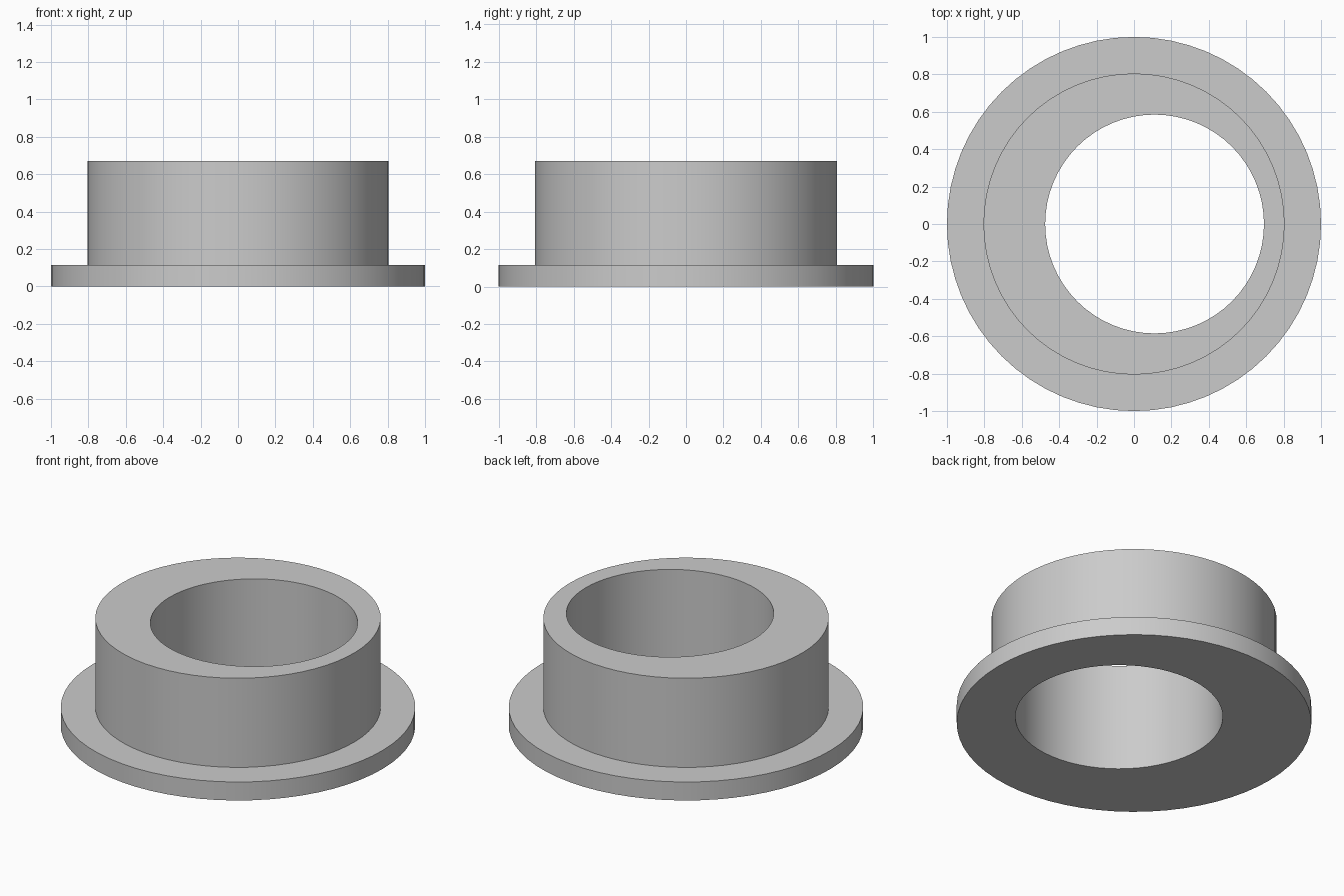
import bpy
import bmesh
from math import cos, sin, tau, radians

cube = bpy.data.objects.get("Cube")
if cube:
    bpy.data.objects.remove(cube, do_unlink=True)

SEGMENTS = 64
HEIGHT = 0.67
FLANGE_HEIGHT = 0.115
BORE_RADIUS, BORE_OFFSET = 0.585, 0.11

# Plain grey material
grey = bpy.data.materials.new("plain grey")
grey.use_nodes = True
colour = (0.6, 0.6, 0.6, 1)
grey.diffuse_color = colour
grey.node_tree.nodes["Principled BSDF"].inputs["Base Color"].default_value = colour

bm = bmesh.new()


def ring(radius, z, offset=0):
    return [bm.verts.new((offset + radius * cos(tau * i / SEGMENTS),
                          radius * sin(tau * i / SEGMENTS), z))
            for i in range(SEGMENTS)]


# Closed section: flange, collar, then the off-centre bore
rings = [
    ring(1, 0),
    ring(1, FLANGE_HEIGHT),
    ring(0.805, FLANGE_HEIGHT),
    ring(0.805, HEIGHT),
    ring(BORE_RADIUS, HEIGHT, BORE_OFFSET),
    ring(BORE_RADIUS, 0, BORE_OFFSET),
]
for lower, upper in zip(rings, rings[1:] + rings[:1]):
    for i in range(SEGMENTS):
        j = (i + 1) % SEGMENTS
        bm.faces.new((lower[i], lower[j], upper[j], upper[i]))
bmesh.ops.recalc_face_normals(bm, faces=bm.faces)

mesh = bpy.data.meshes.new("eccentric_flanged_bushing")
bm.to_mesh(mesh)
bm.free()
mesh.materials.append(grey)
bushing = bpy.data.objects.new("eccentric_flanged_bushing", mesh)
bpy.context.collection.objects.link(bushing)

# Smooth walls with crisp rims
bpy.ops.object.select_all(action="DESELECT")
bushing.select_set(True)
bpy.context.view_layer.objects.active = bushing
bpy.ops.object.shade_smooth_by_angle(angle=radians(30))
